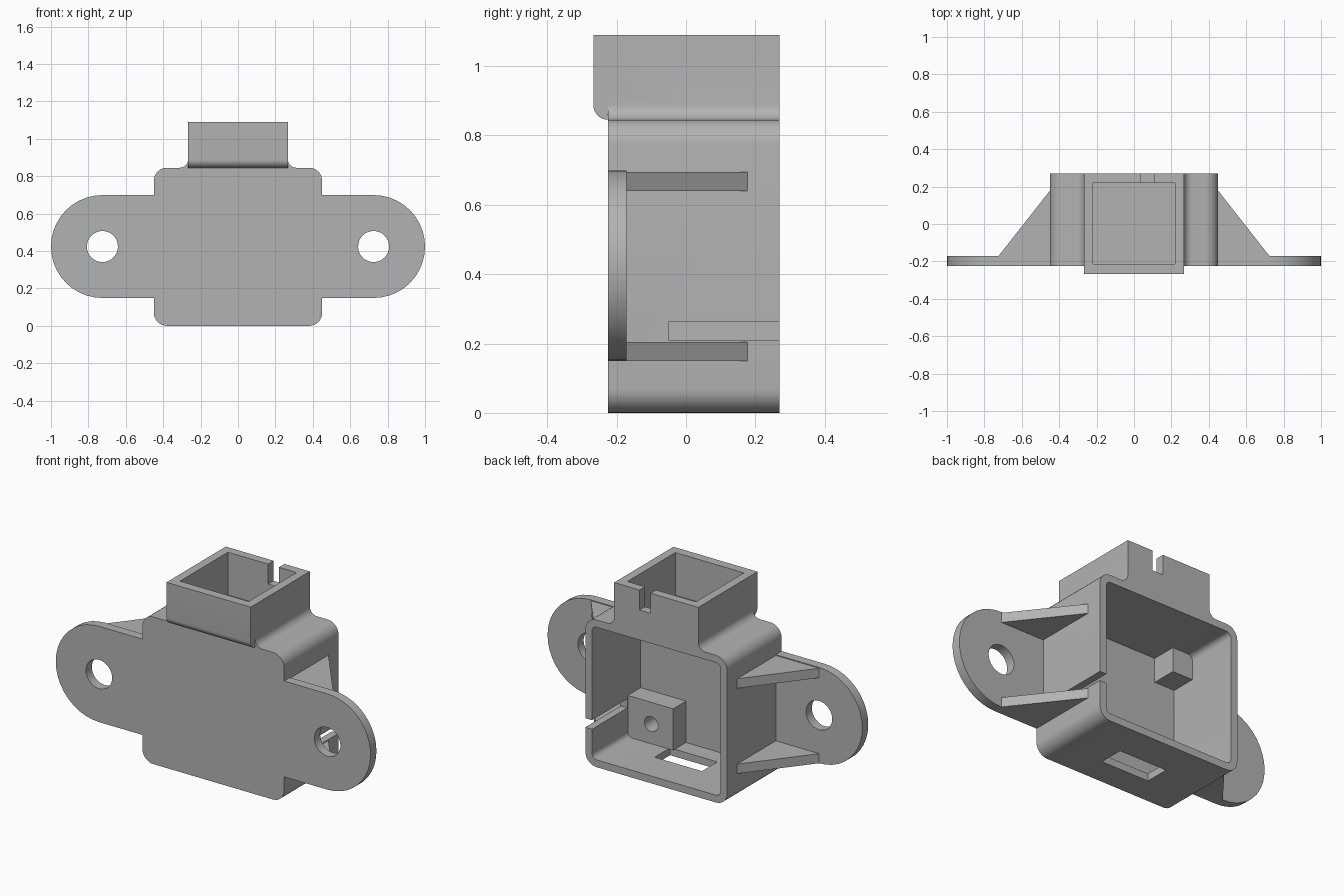
import bpy, bmesh, math
from mathutils import Vector

if "Cube" in bpy.data.objects:
    bpy.data.objects.remove(bpy.data.objects["Cube"])

grey = bpy.data.materials.new("plain_grey")
grey.use_nodes = True
colour = (0.45, 0.45, 0.45, 1)
grey.diffuse_color = colour
grey.node_tree.nodes["Principled BSDF"].inputs["Base Color"].default_value = colour

FRONT, BACK, INNER = -0.225, 0.27, -0.172   # depth planes
W, H, WALL = 0.45, 0.845, 0.042             # body half width, height, wall
CW, TOP = 0.267, 1.09                       # socket half width, full height
EAR_X, EAR_Z, EAR_R = 0.725, 0.424, 0.275


def arc(cx, cy, r, start, end, n=8):
    """Points along an arc, angles in degrees."""
    angles = [math.radians(start + (end - start) * i / n) for i in range(n + 1)]
    return [(cx + r * math.cos(a), cy + r * math.sin(a)) for a in angles]


def prism(name, points, axis, lo, hi):
    """Extrude a 2D outline along an axis; the outline uses the other two axes in order."""
    def place(p, d):
        v = list(p)
        v.insert("xyz".index(axis), d)
        return Vector(v)
    bm = bmesh.new()
    face = bm.faces.new([bm.verts.new(place(p, lo)) for p in points])
    grown = bmesh.ops.extrude_face_region(bm, geom=[face])
    shift = place((0, 0), hi - lo)
    bmesh.ops.translate(bm, vec=shift,
                        verts=[g for g in grown["geom"] if isinstance(g, bmesh.types.BMVert)])
    bmesh.ops.recalc_face_normals(bm, faces=bm.faces)
    mesh = bpy.data.meshes.new(name)
    bm.to_mesh(mesh)
    bm.free()
    mesh.materials.append(grey)
    obj = bpy.data.objects.new(name, mesh)
    bpy.context.collection.objects.link(obj)
    return obj


def box(name, x, y, z):
    outline = [(x[0], z[0]), (x[1], z[0]), (x[1], z[1]), (x[0], z[1])]
    return prism(name, outline, "y", *y)


def combine(obj, other, operation):
    """Apply a boolean and discard the second object."""
    bpy.context.view_layer.objects.active = obj
    mod = obj.modifiers.new(operation, "BOOLEAN")
    mod.operation, mod.object, mod.solver = operation, other, "EXACT"
    bpy.ops.object.modifier_apply(modifier=mod.name)
    bpy.data.objects.remove(other)


def smooth(obj):
    bpy.ops.object.select_all(action="DESELECT")
    obj.select_set(True)
    bpy.context.view_layer.objects.active = obj
    bpy.ops.object.shade_smooth_by_angle(angle=math.radians(30))


# Housing outline: rounded box flowing through fillets into the socket neck
R, F = 0.07, 0.045
half = (arc(W - R, R, R, -90, 0) + arc(W - R, H - R, R, 0, 90)
        + arc(CW + F, H + F, F, 270, 180) + [(CW, TOP)])
housing = prism("housing", half + [(-x, z) for x, z in reversed(half)], "y", FRONT, BACK)

# Socket lip overhanging the front, rounded underneath
L = 0.042
lip = [(0, H), (0, TOP), (FRONT - L, TOP)] + arc(FRONT, H + L, L, 180, 270)[:-1] + [(FRONT, H)]
combine(housing, prism("socket_lip", lip, "x", -CW, CW), "UNION")

# Rear cavity with small corner radii
C, cx, c0, c1 = 0.03, W - WALL, WALL, H - WALL
right = arc(cx - C, c0 + C, C, -90, 0) + arc(cx - C, c1 - C, C, 0, 90)
cavity = right + [(-x, z) for x, z in reversed(right)]
combine(housing, prism("cavity_cutter", cavity, "y", INNER, BACK + 0.1), "DIFFERENCE")

# Socket well, rear notch, floor slot and side slit
for x, y, z in (
    ((-0.218, 0.218), (-0.215, 0.22), (H, TOP + 0.1)),
    ((0.037, 0.106), (0.15, BACK + 0.1), (0.975, TOP + 0.1)),
    ((-0.15, 0.15), (-0.07, 0.07), (-0.1, 0.1)),
    ((0.35, 0.6), (-0.05, BACK + 0.1), (0.21, 0.262)),
):
    combine(housing, box("opening_cutter", x, y, z), "DIFFERENCE")
smooth(housing)

# Screw block and corner stop inside the cavity
block = box("screw_block", (0.12, cx), (INNER, -0.055), (c0, 0.28))
hole = prism("hole_cutter", arc(0.26, 0.155, 0.043, 0, 360, 24)[:-1], "y", -0.165, 0.1)
combine(block, hole, "DIFFERENCE")
smooth(block)
box("corner_stop", (-cx, -0.28), (INNER, -0.03), (0.665, c1))

# Mounting ears with screw holes, and two gusset ribs on each
for side, label in ((1, "left"), (-1, "right")):
    def mirrored(points):
        return [(side * a, b) for a, b in points]

    outline = [(W - 0.02, EAR_Z - EAR_R)] + arc(EAR_X, EAR_Z, EAR_R, -90, 90, 20) \
        + [(W - 0.02, EAR_Z + EAR_R)]
    ear = prism(label + "_ear", mirrored(outline), "y", FRONT, INNER)
    hole = arc(EAR_X, EAR_Z, 0.083, 0, 360, 32)[:-1]
    combine(ear, prism("hole_cutter", mirrored(hole), "y", -0.4, 0), "DIFFERENCE")
    smooth(ear)
    gusset = [(W - 0.01, INNER), (EAR_X, INNER), (W, 0.178), (W - 0.01, 0.178)]
    for level, z in (("lower", EAR_Z - EAR_R), ("upper", EAR_Z + EAR_R - 0.06)):
        prism(f"{label}_{level}_rib", mirrored(gusset), "z", z, z + 0.055)
